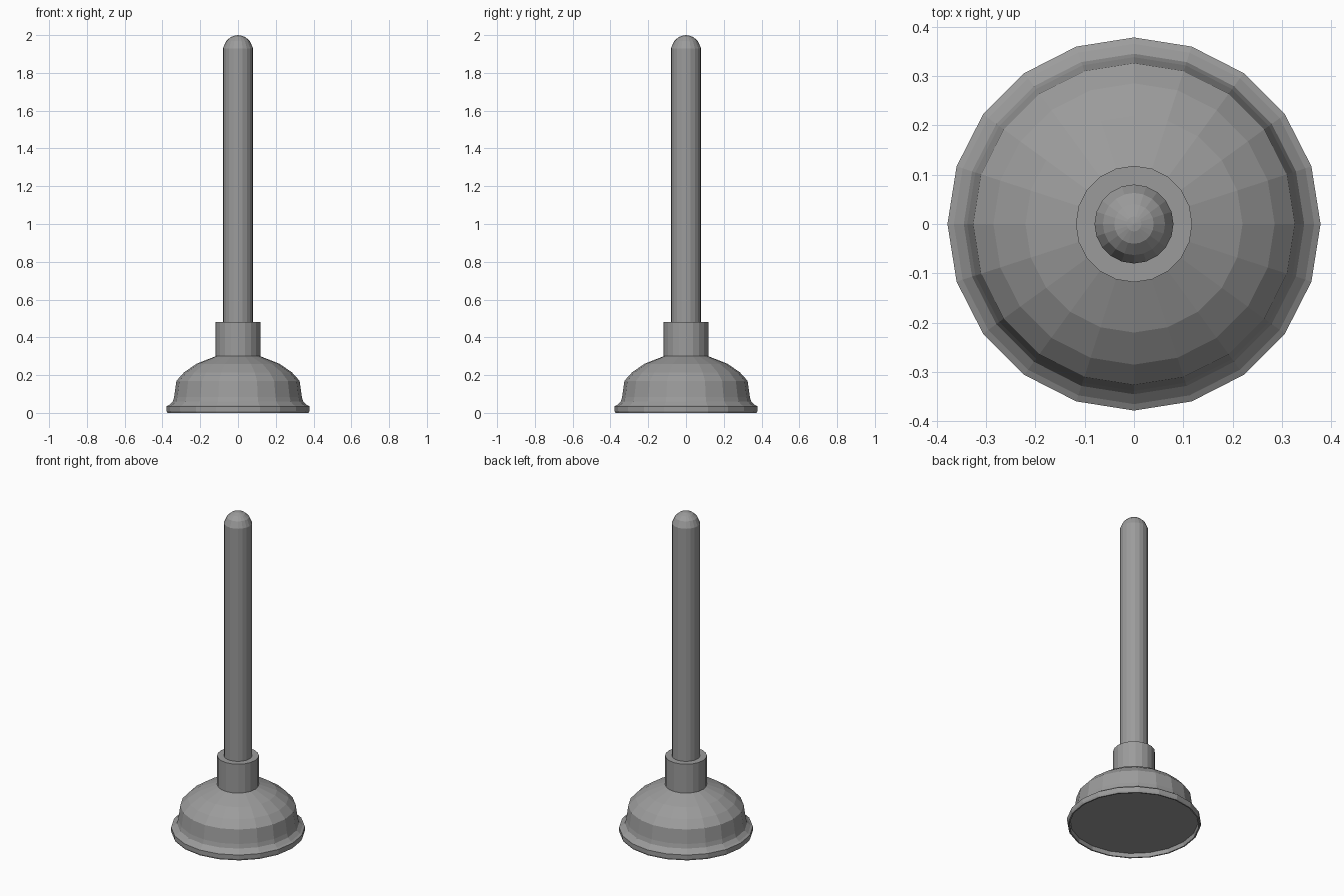
import bpy, bmesh
from math import cos, sin, pi

cube = bpy.data.objects.get("Cube")
if cube:
    bpy.data.objects.remove(cube, do_unlink=True)

SIDES = 20

grey = bpy.data.materials.new("plain_grey")
grey.use_nodes = True
grey.diffuse_color = (0.33, 0.33, 0.33, 1)
grey.node_tree.nodes["Principled BSDF"].inputs["Base Color"].default_value = grey.diffuse_color


def lathe(name, profile):
    """Spin (radius, height) points about z; zero radius becomes a pole."""
    bm = bmesh.new()
    rings = []
    for r, z in profile:
        if r == 0:
            rings.append([bm.verts.new((0, 0, z))] * SIDES)
        else:
            rings.append([bm.verts.new((r * cos(2 * pi * i / SIDES),
                                        r * sin(2 * pi * i / SIDES), z))
                          for i in range(SIDES)])
    for low, high in zip(rings, rings[1:]):
        for i in range(SIDES):
            j = (i + 1) % SIDES
            corners = [low[i], low[j], high[j], high[i]]
            bm.faces.new(list(dict.fromkeys(corners)))
    bmesh.ops.recalc_face_normals(bm, faces=bm.faces)
    mesh = bpy.data.meshes.new(name)
    bm.to_mesh(mesh)
    bm.free()
    mesh.materials.append(grey)
    obj = bpy.data.objects.new(name, mesh)
    bpy.context.collection.objects.link(obj)
    return obj


# Rubber cup: shallow recessed underside, flared rim, domed bell
lathe("rubber_cup", [
    (0, 0.025), (0.362, 0.025), (0.366, 0), (0.374, 0), (0.378, 0.01),
    (0.378, 0.035), (0.365, 0.042), (0.345, 0.06), (0.338, 0.085),
    (0.326, 0.17), (0.285, 0.215), (0.22, 0.26), (0.118, 0.30), (0, 0.30)])

# Socket that grips the handle
lathe("collar", [(0, 0.295), (0.118, 0.295), (0.118, 0.48), (0, 0.48)])

# Straight handle with a rounded tip
lathe("handle", [(0, 0.47), (0.08, 0.47), (0.08, 1.93), (0.063, 1.968),
                 (0.04, 1.989), (0.015, 1.998), (0, 2.0)])
